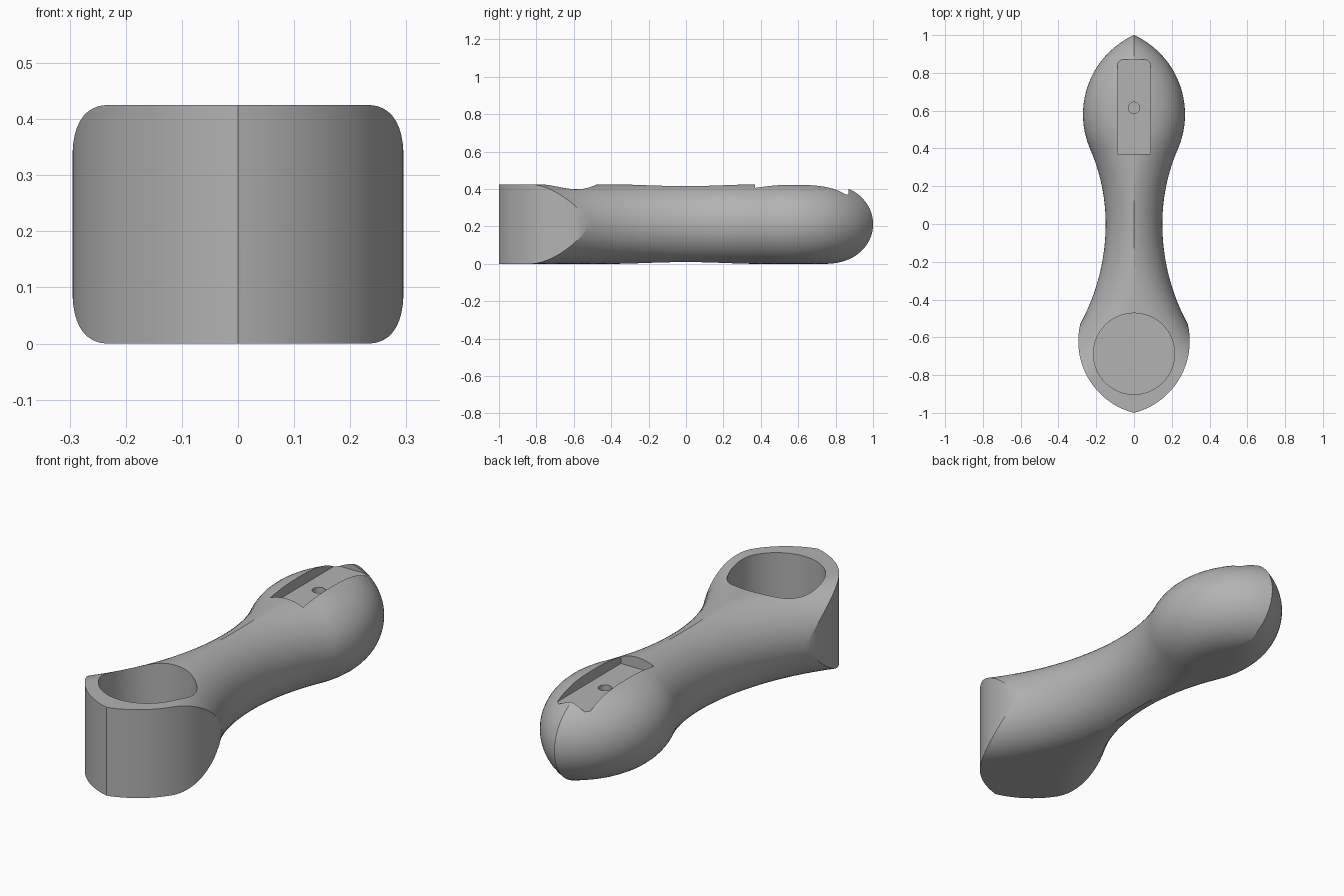
import bpy, bmesh
from math import sqrt, hypot, sin, cos, pi

if "Cube" in bpy.data.objects:
    bpy.data.objects.remove(bpy.data.objects["Cube"])

grey = bpy.data.materials.new("plain grey")
grey.use_nodes = True
tone = (0.45, 0.45, 0.45, 1)
grey.diffuse_color = tone
grey.node_tree.nodes["Principled BSDF"].inputs["Base Color"].default_value = tone

# Outline arcs for one half: waist, rounded back end, pointed socket end
ROUND = 0.2125            # edge rounding, half the thickness
WAIST = 0.15
KINK = -0.53              # where the socket wall cuts the waist flare
FRONT_R, BACK_R = 1.108, 1.0
HEAD_R, HEAD_X, HEAD_Y = 0.462, -0.192, 0.58
LENS_R, LENS_X, LENS_Y = 0.392, -0.097, -0.62


def half_width(y):
    if y < KINK:
        return max(0, LENS_X + sqrt(max(0, LENS_R**2 - (y - LENS_Y)**2)))
    if y > 0.3967:
        return max(0, HEAD_X + sqrt(max(0, HEAD_R**2 - (y - HEAD_Y)**2)))
    r = FRONT_R if y < 0 else BACK_R
    return WAIST + r - sqrt(r * r - y * y)


def edge_distance(x, y):
    x = abs(x)
    cx = WAIST + BACK_R
    if y > HEAD_Y * (cx - x) / (cx - HEAD_X):
        return HEAD_R - hypot(x - HEAD_X, y - HEAD_Y)
    r = FRONT_R if y < 0 else BACK_R
    return hypot(x - WAIST - r, y) - r


def half_height(x, y):
    d = min(max(edge_distance(x, y), 0), ROUND)
    return sqrt(max(0, ROUND**2 - (ROUND - d)**2))


def mesh_object(name, bm):
    bmesh.ops.recalc_face_normals(bm, faces=bm.faces[:])
    mesh = bpy.data.meshes.new(name)
    bm.to_mesh(mesh)
    bm.free()
    mesh.materials.append(grey)
    obj = bpy.data.objects.new(name, mesh)
    bpy.context.collection.objects.link(obj)
    return obj


# Handle body: rings of top and bottom points along the length
N = 32
stations = [KINK + (-1 - KINK) * cos(pi / 2 * i / 30) for i in range(30)]
stations += [KINK + (1 - KINK) * sin(pi / 2 * i / 110) for i in range(111)]
bm = bmesh.new()
rings = []
for y in stations:
    xs = [half_width(y) * sin(pi * (i / N - 0.5)) for i in range(N + 1)]
    top = [bm.verts.new((x, y, ROUND + half_height(x, y))) for x in xs]
    low = [bm.verts.new((x, y, ROUND - half_height(x, y))) for x in reversed(xs)]
    rings.append(top + low)
for a, b in zip(rings, rings[1:]):
    for i in range(len(a)):
        j = (i + 1) % len(a)
        bm.faces.new((a[i], a[j], b[j], b[i]))
bmesh.ops.remove_doubles(bm, verts=bm.verts[:], dist=0.0002)
bmesh.ops.dissolve_degenerate(bm, edges=bm.edges[:], dist=0.0001)
body = mesh_object("handle_body", bm)


def prism(name, points, z0, z1):
    bm = bmesh.new()
    base = bm.faces.new([bm.verts.new((x, y, z0)) for x, y in points])
    up = bmesh.ops.extrude_face_region(bm, geom=[base])["geom"]
    bmesh.ops.translate(bm, vec=(0, 0, z1 - z0),
                        verts=[v for v in up if isinstance(v, bmesh.types.BMVert)])
    obj = mesh_object(name, bm)
    obj.hide_render = True
    return obj


def circle(y, r, n):
    return [(r * cos(2 * pi * i / n), y + r * sin(2 * pi * i / n)) for i in range(n)]


# Slot outline with two rounded corners at the far end
SW, SR = 0.0875, 0.025
arc = [pi / 2 * i / 6 for i in range(7)]
slot = [(-SW, 0.37), (SW, 0.37)]
slot += [(SW - SR + SR * cos(a), 0.87 - SR + SR * sin(a)) for a in arc]
slot += [(-SW + SR - SR * sin(a), 0.87 - SR + SR * cos(a)) for a in arc]

cutters = [prism("socket_cutter", circle(-0.687, 0.215, 72), 0.06, 0.6),
           prism("slot_cutter", slot, 0.372, 0.6),
           prism("screw_hole_cutter", circle(0.615, 0.03, 32), 0.28, 0.5)]

# Cut the socket, slot and screw hole
bpy.ops.object.select_all(action="DESELECT")
body.select_set(True)
bpy.context.view_layer.objects.active = body
for cutter in cutters:
    mod = body.modifiers.new(cutter.name, "BOOLEAN")
    mod.operation = "DIFFERENCE"
    mod.solver = "EXACT"
    mod.object = cutter
    bpy.ops.object.modifier_apply(modifier=mod.name)
    bpy.data.objects.remove(cutter)
bpy.ops.object.shade_smooth_by_angle(angle=0.45)
